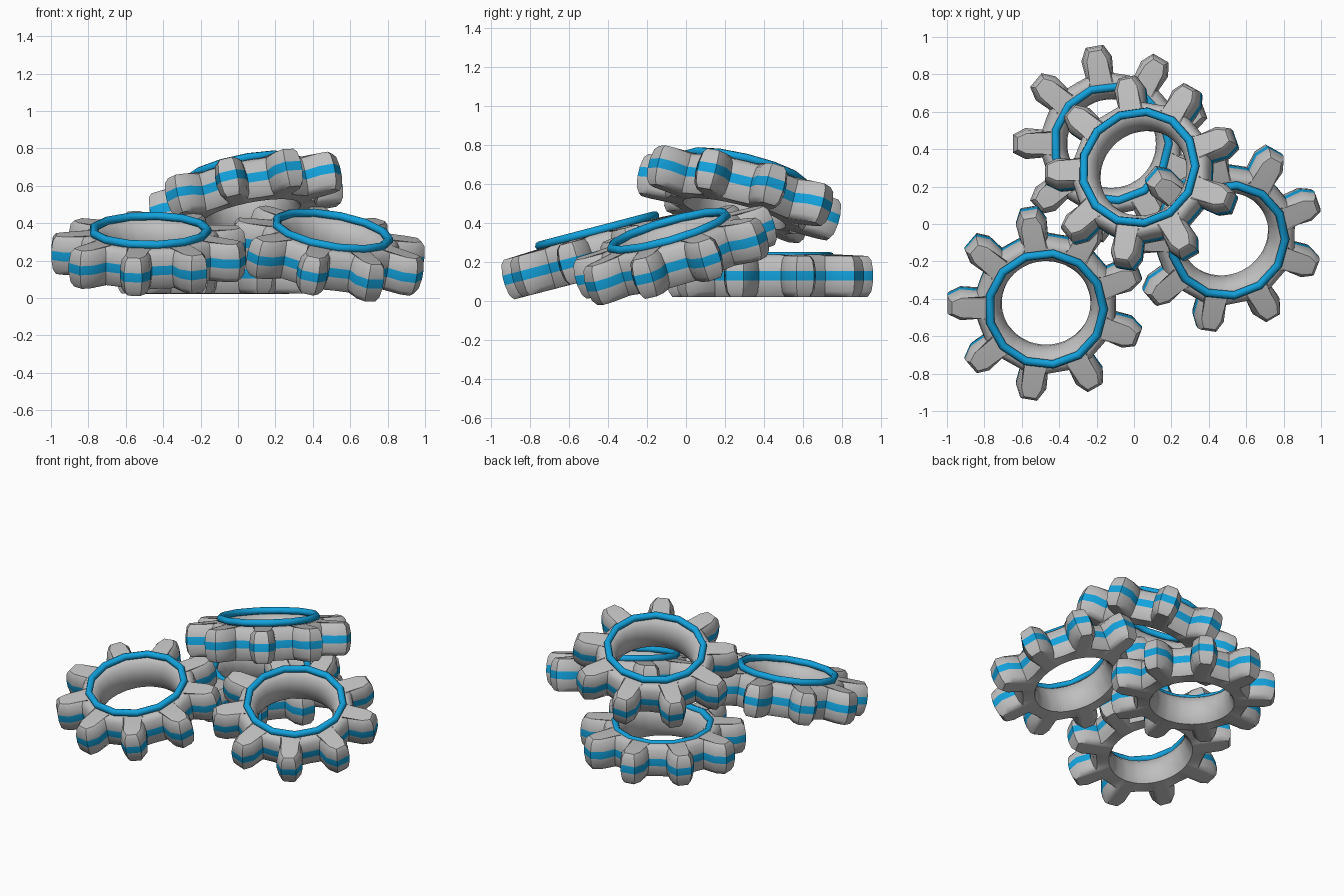
import bpy, bmesh, math
from mathutils import Vector

if "Cube" in bpy.data.objects:
    bpy.data.objects.remove(bpy.data.objects["Cube"])

TEETH = 9


def material(name, rgb):
    m = bpy.data.materials.new(name)
    m.diffuse_color = (*rgb, 1)
    m.use_nodes = True
    m.node_tree.nodes["Principled BSDF"].inputs["Base Color"].default_value = m.diffuse_color
    return m


GREY = material("light grey", (0.52, 0.52, 0.52))
BLUE = material("bright blue", (0.006, 0.36, 0.72))


def outline():
    # one tooth: (radius, sideways offset), repeated around the circle
    tooth = [(0.37, -0.075), (0.46, -0.083), (0.528, -0.048),
             (0.528, 0.048), (0.46, 0.083), (0.37, 0.075)]
    pts = []
    for i in range(TEETH):
        a = 2 * math.pi * (i + 0.5) / TEETH
        u = Vector((math.cos(a), math.sin(a)))
        v = Vector((-u.y, u.x))
        pts += [u * r + v * t for r, t in tooth]
        b = a + math.pi / TEETH
        pts.append(Vector((math.cos(b), math.sin(b))) * 0.375)
    return pts


def inset(pts, d):
    out = []
    n = len(pts)
    for i, p in enumerate(pts):
        t = ((p - pts[i - 1]).normalized() + (pts[(i + 1) % n] - p).normalized()).normalized()
        out.append(p + Vector((-t.y, t.x)) * d)
    return out


def finish(obj, centre, normal, angle):
    obj.rotation_mode = 'QUATERNION'
    obj.rotation_quaternion = Vector((0, 0, 1)).rotation_difference(normal)
    obj.location = centre
    bpy.ops.object.select_all(action='DESELECT')
    obj.select_set(True)
    bpy.context.view_layer.objects.active = obj
    bpy.ops.object.shade_smooth_by_angle(angle=math.radians(angle))


def gear_body(name, centre, normal):
    base = outline()
    loops = []
    # toothed rim layers, bottom to top: (height, inset)
    for z, d in [(-0.107, 0.03), (-0.08, 0.01), (-0.025, 0), (0.025, 0),
                 (0.08, 0.01), (0.102, 0.03)]:
        loops.append([(p.x, p.y, z) for p in inset(base, d)])
    # top face and rounded hole wall: (radius, height)
    for r, z in [(0.33, 0.11), (0.295, 0.107), (0.262, 0.08), (0.243, 0.04),
                 (0.237, 0), (0.243, -0.05), (0.258, -0.09), (0.27, -0.108)]:
        loops.append([(*(p.normalized() * r), z) for p in base])
    bm = bmesh.new()
    rows = [[bm.verts.new(c) for c in loop] for loop in loops]
    n = len(base)
    for k, row in enumerate(rows):
        nxt = rows[(k + 1) % len(rows)]
        for i in range(n):
            j = (i + 1) % n
            f = bm.faces.new((row[i], row[j], nxt[j], nxt[i]))
            f.material_index = 1 if k == 2 else 0  # blue band round the middle
    bmesh.ops.recalc_face_normals(bm, faces=bm.faces)
    me = bpy.data.meshes.new(name)
    bm.to_mesh(me)
    bm.free()
    me.materials.append(GREY)
    me.materials.append(BLUE)
    obj = bpy.data.objects.new(name, me)
    bpy.context.collection.objects.link(obj)
    finish(obj, centre, normal, 45)


def trim_ring(name, centre, normal):
    bpy.ops.mesh.primitive_torus_add(major_segments=13, minor_segments=8,
                                     major_radius=0.308, minor_radius=0.023)
    obj = bpy.context.object
    obj.name = name
    obj.data.materials.append(BLUE)
    finish(obj, centre, normal, 50)


# gear label, centre, axis direction, ring height above the centre
GEARS = [
    ("back", (-0.12, 0.43, 0.13), (0, 0, 1), 0.1),
    ("left", (-0.47, -0.423, 0.24), (0, -0.262, 1), 0.125),
    ("right", (0.485, -0.055, 0.243), (0.17, -0.29, 1), 0.122),
    ("top", (0.05, 0.272, 0.55), (-0.2, 0.245, 1), 0.13),
]
for label, c, axis, h in GEARS:
    n = Vector(axis).normalized()
    gear_body(label + "_gear", Vector(c), n)
    trim_ring(label + "_gear_ring", Vector(c) + n * h, n)
